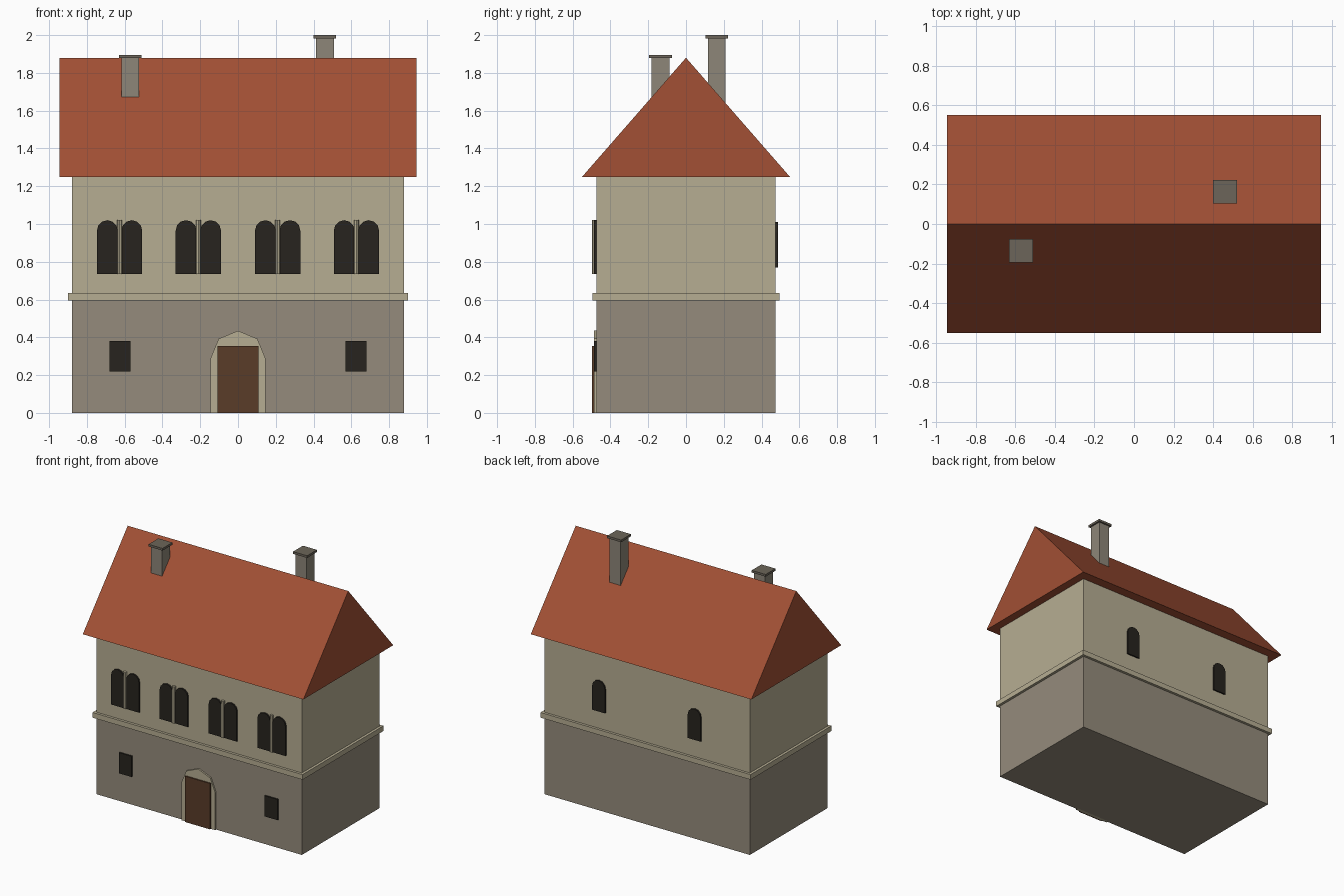
import bpy, bmesh, math

if "Cube" in bpy.data.objects:
    bpy.data.objects.remove(bpy.data.objects["Cube"])


def mat(name, r, g, b):
    m = bpy.data.materials.new(name)
    m.diffuse_color = (r, g, b, 1)
    m.use_nodes = True
    m.node_tree.nodes["Principled BSDF"].inputs["Base Color"].default_value = m.diffuse_color
    return m


STONE = mat("stone", 0.30, 0.26, 0.20)
PLASTER = mat("plaster", 0.47, 0.42, 0.29)
TILE = mat("roof_tile", 0.36, 0.08, 0.035)
DARK = mat("dark_opening", 0.02, 0.017, 0.013)
WOOD = mat("door_wood", 0.10, 0.045, 0.022)
CHIMNEY = mat("chimney_stone", 0.27, 0.24, 0.19)
CAP = mat("chimney_cap", 0.15, 0.13, 0.10)


def prism(name, pts, vec, material):
    """Extrude a closed outline of 3D points along vec."""
    bm = bmesh.new()
    face = bm.faces.new([bm.verts.new(p) for p in pts])
    new = bmesh.ops.extrude_face_region(bm, geom=[face])["geom"]
    bmesh.ops.translate(bm, vec=vec, verts=[v for v in new if isinstance(v, bmesh.types.BMVert)])
    bmesh.ops.recalc_face_normals(bm, faces=bm.faces)
    me = bpy.data.meshes.new(name)
    bm.to_mesh(me)
    bm.free()
    me.materials.append(material)
    ob = bpy.data.objects.new(name, me)
    bpy.context.collection.objects.link(ob)
    return ob


def box(name, x, y, z, material):
    pts = [(x[0], y[0], z[0]), (x[1], y[0], z[0]), (x[1], y[1], z[0]), (x[0], y[1], z[0])]
    return prism(name, pts, (0, 0, z[1] - z[0]), material)


def arch(name, cx, r, z0, z1, y0, y1, segs, material):
    """Round-headed panel standing in the xz plane."""
    pts = [(cx - r, y0, z0), (cx + r, y0, z0)]
    for i in range(segs + 1):
        a = math.pi * i / segs
        pts.append((cx + r * math.cos(a), y0, z1 - r + r * math.sin(a)))
    return prism(name, pts, (0, y1 - y0, 0), material)


# Walls, string course and roof
box("ground_floor", (-0.88, 0.88), (-0.475, 0.475), (0, 0.6), STONE)
box("upper_floor", (-0.88, 0.88), (-0.475, 0.475), (0.6, 1.25), PLASTER)
box("string_course", (-0.9, 0.9), (-0.495, 0.495), (0.595, 0.635), PLASTER)
prism("roof", [(-0.945, -0.55, 1.25), (-0.945, 0.55, 1.25), (-0.945, 0, 1.88)], (1.89, 0, 0), TILE)

# Doorway
arch("door_surround", 0, 0.145, 0, 0.435, -0.487, -0.465, 4, PLASTER)
box("door", (-0.108, 0.108), (-0.497, -0.465), (0, 0.355), WOOD)

# Ground floor windows
for x in (-0.625, 0.625):
    box("small_window", (x - 0.055, x + 0.055), (-0.487, -0.465), (0.22, 0.38), DARK)

# Paired arched windows with a slim column between
for x in (-0.627, -0.21, 0.21, 0.627):
    for s in (-1, 1):
        arch("arched_window", x + s * 0.065, 0.055, 0.735, 1.02, -0.487, -0.465, 6, DARK)
    bpy.ops.mesh.primitive_cylinder_add(vertices=8, radius=0.013, depth=0.285,
                                        location=(x, -0.484, 0.8775))
    col = bpy.context.object
    col.name = "window_column"
    col.data.materials.append(PLASTER)

# Rear windows
for x in (-0.41, 0.41):
    arch("rear_window", x, 0.055, 0.77, 1.01, 0.465, 0.486, 6, DARK)

# Chimneys with caps
for x, y, top in ((-0.57, -0.135, 1.895), (0.46, 0.163, 2.0)):
    box("chimney", (x - 0.047, x + 0.047), (y - 0.047, y + 0.047), (1.5, top - 0.015), CHIMNEY)
    box("chimney_cap", (x - 0.06, x + 0.06), (y - 0.06, y + 0.06), (top - 0.017, top), CAP)
